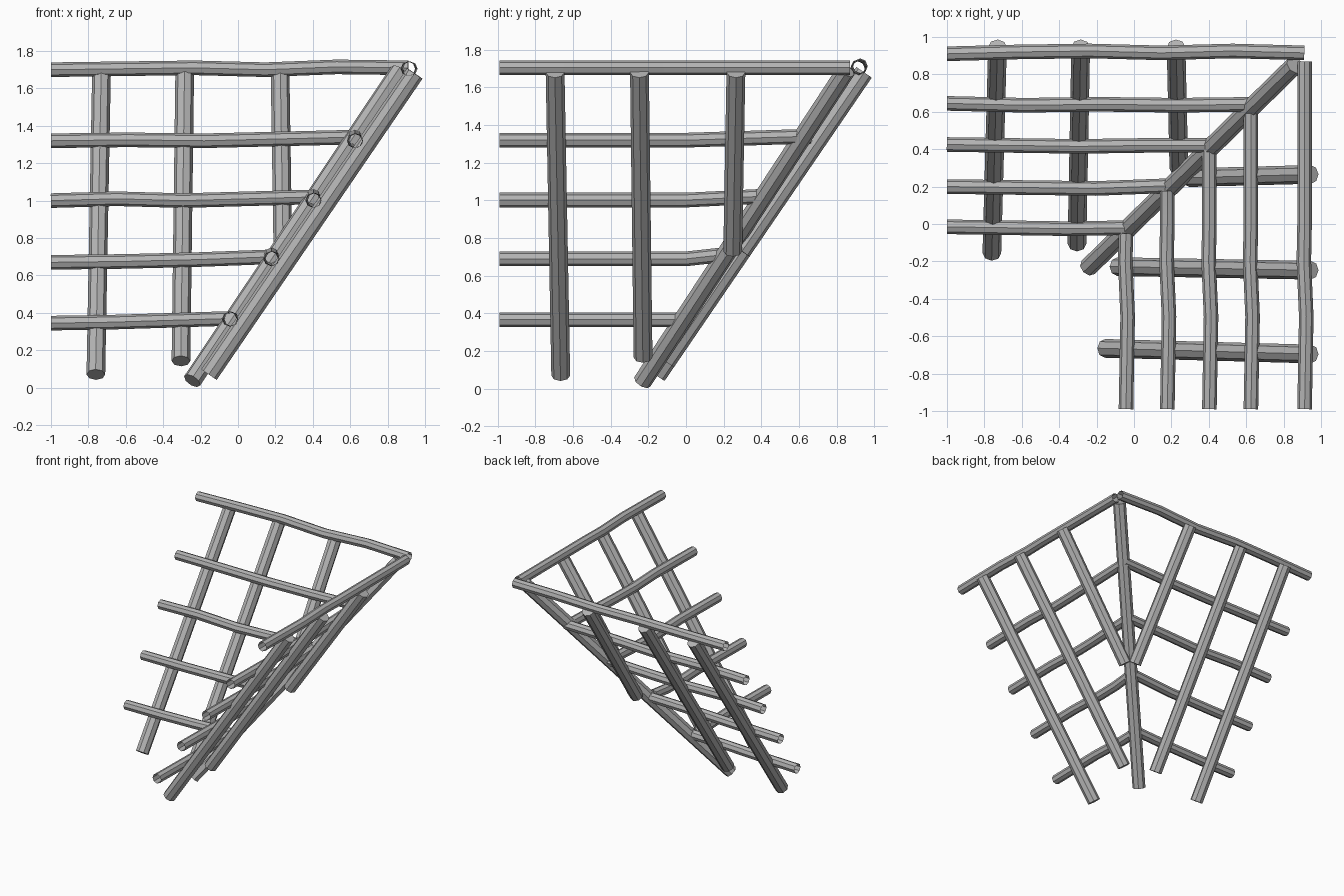
import bpy
from mathutils import Vector

cube = bpy.data.objects.get("Cube")
if cube:
    bpy.data.objects.remove(cube, do_unlink=True)

wood = bpy.data.materials.new("plain_grey")
wood.use_nodes = True
GREY = (0.45, 0.45, 0.45, 1)
wood.diffuse_color = GREY
wood.node_tree.nodes["Principled BSDF"].inputs["Base Color"].default_value = GREY


def pole(name, points, radius, capped):
    """Eight-sided round log swept along a path."""
    curve = bpy.data.curves.new(name, "CURVE")
    curve.dimensions = "3D"
    curve.bevel_depth = radius
    curve.bevel_resolution = 2
    curve.use_fill_caps = capped
    spline = curve.splines.new("POLY")
    spline.points.add(len(points) - 1)
    for p, co in zip(spline.points, points):
        p.co = (*co, 1)
    obj = bpy.data.objects.new(name, curve)
    bpy.context.collection.objects.link(obj)
    bpy.ops.object.select_all(action="DESELECT")
    obj.select_set(True)
    bpy.context.view_layer.objects.active = obj
    bpy.ops.object.convert(target="MESH")
    obj = bpy.context.object
    obj.data.materials.clear()
    obj.data.materials.append(wood)
    bpy.ops.object.shade_smooth_by_angle()
    return obj


# Back battens run along x: end, then (y, z) at evenly spaced stations
back_battens = [
    (0.91, [(.91, 1.70), (.92, 1.705), (.925, 1.71), (.915, 1.70), (.925, 1.715), (.915, 1.71)]),
    (0.64, [(.645, 1.32), (.635, 1.325), (.64, 1.32), (.635, 1.33), (.64, 1.34)]),
    (0.41, [(.425, 1.0), (.42, 1.01), (.415, 1.0), (.42, 1.01), (.42, 1.02)]),
    (0.19, [(.20, .67), (.195, .675), (.19, .685), (.205, .70)]),
    (-0.04, [(-.015, .345), (-.02, .35), (-.025, .36), (-.02, .37)]),
]
for i, (end, stations) in enumerate(back_battens):
    n = len(stations) - 1
    pole(f"back_batten_{i + 1}",
         [(-1 + (end + 1) * k / n, y, z) for k, (y, z) in enumerate(stations)],
         0.039, False)

# Side battens run along y with a slight sideways bow: x, z, end
side_battens = [(.912, 1.705, .87), (.625, 1.32, .62), (.403, 1.002, .40),
                (.178, .69, .18), (-.043, .367, -.05)]
bow = [(0, 0), (.5, .009), (.8, -.004), (1, 0)]
for i, (x, z, end) in enumerate(side_battens):
    path = [(x + dx, -0.99 + t * .99, z) for t, dx in bow if -0.99 + t * .99 < end - .05]
    rise = 0.02 if 0 < i < 4 else 0
    path.append((x, end, z + rise))
    pole(f"side_batten_{i + 1}", path, 0.039, False)

# Sloping rafters under both roof planes
TOP = Vector((0.945, 1.68))
FOOT = Vector((-0.155, 0.07))


def slope_point(t):
    return TOP.lerp(FOOT, t)


back_rafters = [(-.73, -.76, 1), (-.285, -.305, .955), (.225, .24, .59)]
side_rafters = [(-.695, -.665, 1), (-.247, -.228, .94), (.265, .248, .59)]
for i, (a, b, t) in enumerate(back_rafters):
    foot = slope_point(t)
    pole(f"back_rafter_{i + 1}", [(a, *TOP), (b, *foot)], 0.05, True)
for i, (a, b, t) in enumerate(side_rafters):
    foot = slope_point(t)
    pole(f"side_rafter_{i + 1}", [(TOP.x, a, TOP.y), (foot.x, b, foot.y)], 0.05, True)

# Diagonal hip beam joining the two planes
pole("hip_beam", [(-.245, -.232, .037), (.86, .85, 1.69)], 0.05, True)
